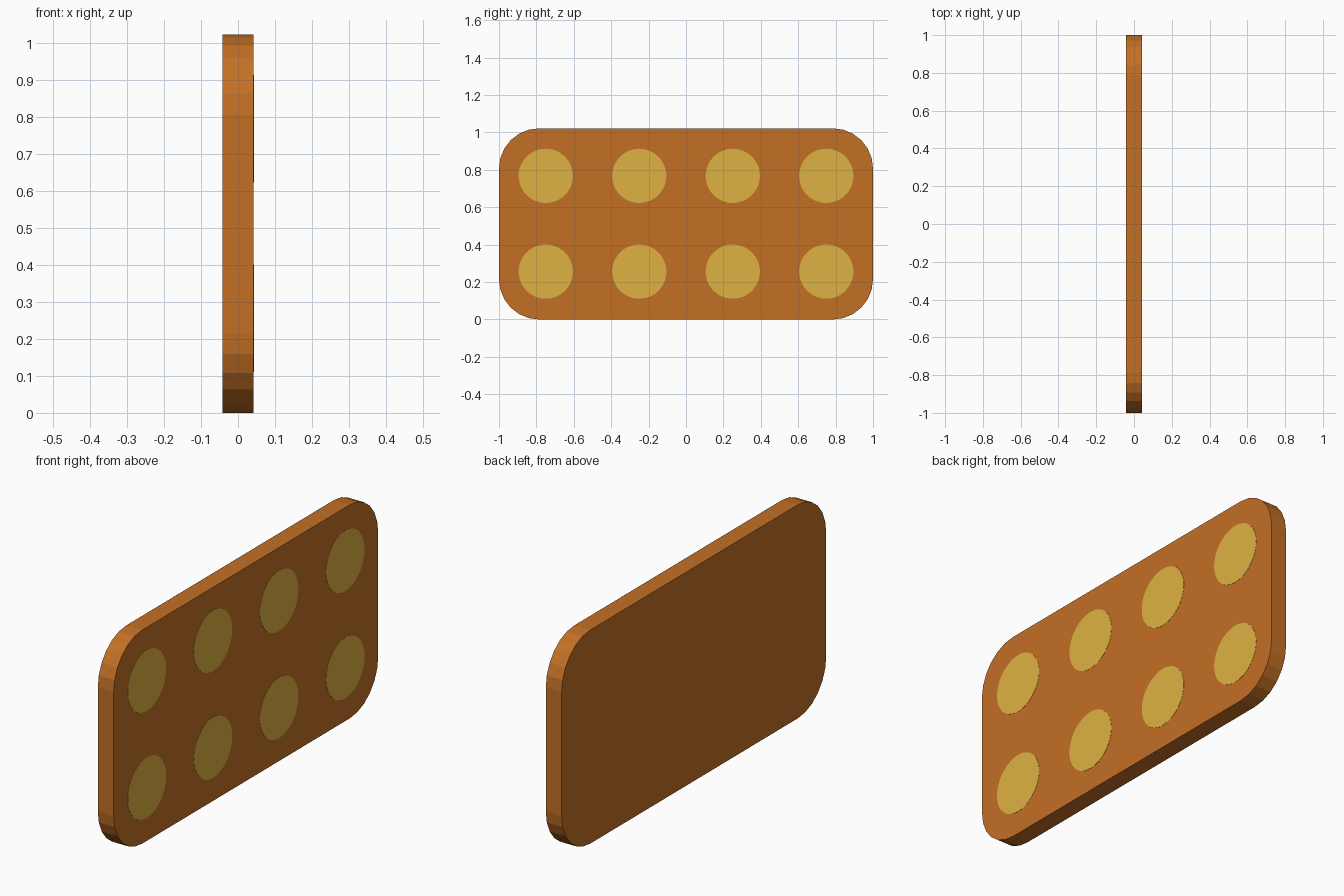
import bpy, bmesh, math
from mathutils import Matrix

if "Cube" in bpy.data.objects:
    bpy.data.objects.remove(bpy.data.objects["Cube"])

HALF_T, HALF_W, HEIGHT, RADIUS, STEPS = 0.042, 1.0, 1.022, 0.215, 6


def srgb(r, g, b):
    def lin(c):
        c /= 255
        return c / 12.92 if c <= 0.04045 else ((c + 0.055) / 1.055) ** 2.4
    return (lin(r), lin(g), lin(b), 1)


def material(name, colour):
    m = bpy.data.materials.new(name)
    m.diffuse_color = colour
    m.use_nodes = True
    m.node_tree.nodes["Principled BSDF"].inputs["Base Color"].default_value = m.diffuse_color
    return m


def add_object(name, bm, mat):
    bmesh.ops.recalc_face_normals(bm, faces=bm.faces)
    mesh = bpy.data.meshes.new(name)
    bm.to_mesh(mesh)
    bm.free()
    mesh.materials.append(mat)
    obj = bpy.data.objects.new(name, mesh)
    bpy.context.collection.objects.link(obj)
    return obj


orange = material("burnt orange", srgb(196, 112, 37))
yellow = material("mustard yellow", srgb(222, 178, 67))

# Rounded rectangular slab, extruded along x
bm = bmesh.new()
outline = []
corners = [(1, 1), (-1, 1), (-1, -1), (1, -1)]
for q, (sy, sz) in enumerate(corners):
    cy = sy * (HALF_W - RADIUS)
    cz = HEIGHT / 2 + sz * (HEIGHT / 2 - RADIUS)
    for i in range(STEPS + 1):
        a = math.pi / 2 * (q + i / STEPS)
        outline.append(bm.verts.new((-HALF_T, cy + RADIUS * math.cos(a),
                                     cz + RADIUS * math.sin(a))))
face = bm.faces.new(outline)
extruded = bmesh.ops.extrude_face_region(bm, geom=[face], use_keep_orig=True)
bmesh.ops.translate(bm, vec=(2 * HALF_T, 0, 0),
                    verts=[g for g in extruded["geom"] if isinstance(g, bmesh.types.BMVert)])
add_object("slab", bm, orange)

# Two rows of four thin round spots on the right-hand (+x) face
turn = Matrix.Rotation(math.pi / 2, 4, 'Y')
for row, z in enumerate((0.256, 0.768)):
    for col in range(4):
        bm = bmesh.new()
        place = Matrix.Translation((HALF_T, -0.75 + 0.5 * col, z))
        bmesh.ops.create_cone(bm, cap_ends=True, segments=48, radius1=0.145,
                              radius2=0.145, depth=0.002, matrix=place @ turn)
        add_object(f"spot_{row + 1}_{col + 1}", bm, yellow)
